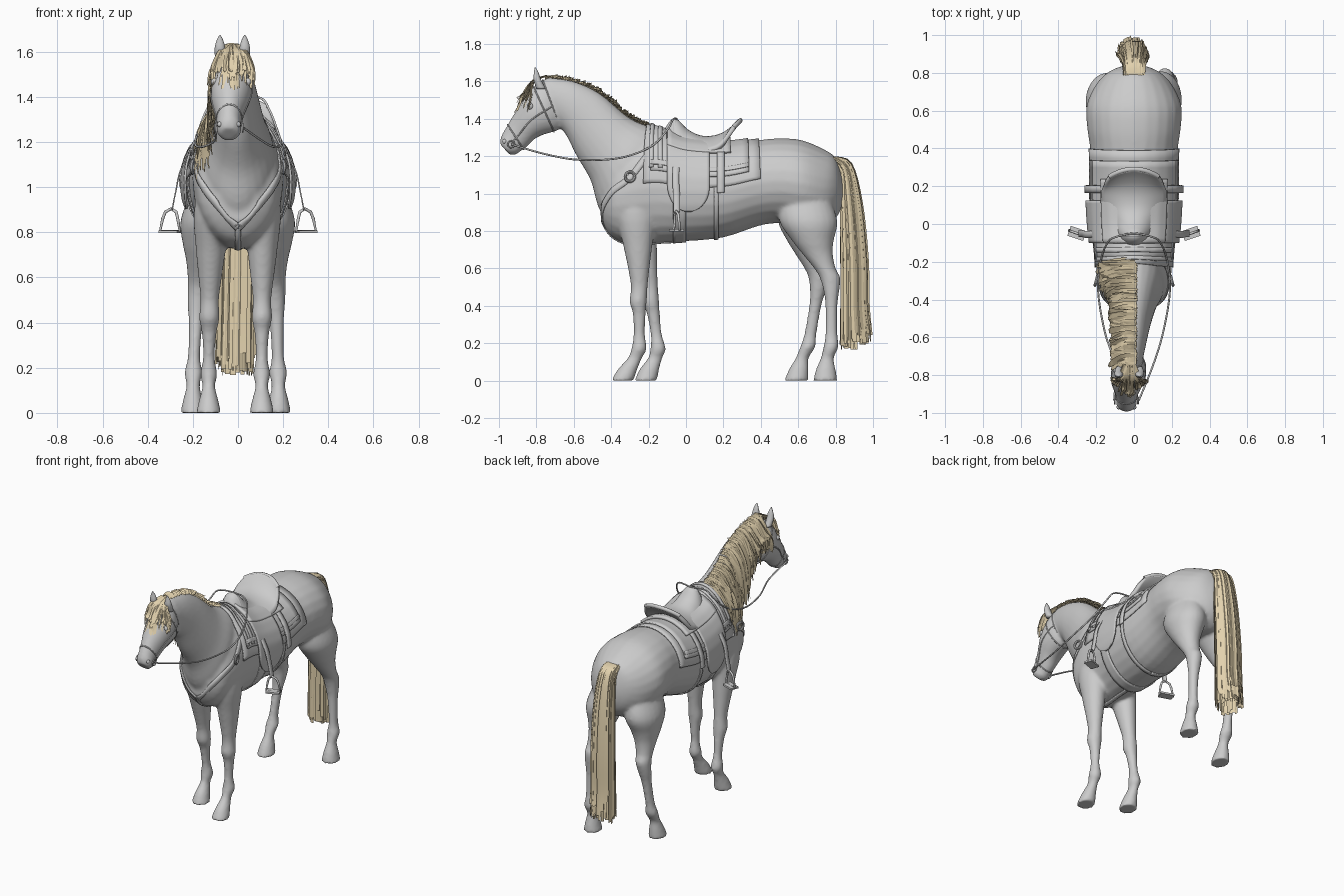
import bpy, math, random
from mathutils import Vector

random.seed(4)
if "Cube" in bpy.data.objects:
    bpy.data.objects.remove(bpy.data.objects["Cube"])


def material(name, rgb):
    m = bpy.data.materials.new(name)
    m.use_nodes = True
    m.diffuse_color = (*rgb, 1)
    m.node_tree.nodes["Principled BSDF"].inputs["Base Color"].default_value = (*rgb, 1)
    return m


GREY = material("plain grey", (0.6, 0.6, 0.6))
STRAW = material("straw hair", (0.76, 0.64, 0.42))


def add(name, data, mat=GREY):
    ob = bpy.data.objects.new(name, data)
    data.materials.append(mat)
    bpy.context.collection.objects.link(ob)
    return ob


def mesh(name, verts, faces, mat=GREY):
    me = bpy.data.meshes.new(name)
    me.from_pydata([tuple(v) for v in verts], [], faces)
    me.polygons.foreach_set("use_smooth", [True] * len(faces))
    return add(name, me, mat)


def dense(pts, k=4):
    """Smooth curve through a list of tuples."""
    out = []
    for i in range(len(pts) - 1):
        a, b, c, d = pts[max(i - 1, 0)], pts[i], pts[i + 1], pts[min(i + 2, len(pts) - 1)]
        for j in range(k):
            t = j / k
            out.append(tuple(q + t / 2 * (r - p + t * (2 * p - 5 * q + 4 * r - s + t * (3 * (q - r) + s - p)))
                             for p, q, r, s in zip(a, b, c, d)))
    return out + [tuple(pts[-1])]


def point(s, ang, grow=0.0):
    """Point on an oval section given as top y, z, bottom y, z, half width, centre x."""
    yt, zt, yb, zb, w, x = s
    top, bot = Vector((x, yt, zt)), Vector((x, yb, zb))
    axis = (top - bot) / 2
    axis += axis.normalized() * grow
    return (top + bot) / 2 + axis * math.cos(ang) + Vector(((w + grow) * math.sin(ang), 0, 0))


def ring(s, n=24, grow=0.0):
    return [point(s, math.tau * i / n, grow) for i in range(n)]


def loft(sections, verts, faces, n=24):
    rows, base = dense(sections), len(verts)
    for s in rows:
        verts.extend(ring(s, n))
    for r in range(len(rows) - 1):
        for i in range(n):
            a, b = base + r * n + i, base + r * n + (i + 1) % n
            faces.append((a, b, b + n, a + n))
    last = base + (len(rows) - 1) * n
    faces.append(tuple(range(base + n - 1, base - 1, -1)))
    faces.append(tuple(range(last, last + n)))


def grid(name, rows, thick=0.0, lift=None, mode='OUTSIDE_SURFACE'):
    """Sheet through rows of points, laid on the body and thickened."""
    n = len(rows[0])
    faces = [(r * n + i, r * n + i + 1, (r + 1) * n + i + 1, (r + 1) * n + i)
             for r in range(len(rows) - 1) for i in range(n - 1)]
    finish(mesh(name, [p for r in rows for p in r], faces), thick, lift, mode)


def finish(ob, thick, lift, mode):
    if lift is not None:
        m = ob.modifiers.new("fit", 'SHRINKWRAP')
        m.target, m.wrap_mode, m.offset = skin, mode, lift
    if thick:
        m = ob.modifiers.new("thickness", 'SOLIDIFY')
        m.thickness, m.offset = thick, 0


def tube(name, pts, radius, cyclic=False):
    cu = bpy.data.curves.new(name, 'CURVE')
    cu.dimensions, cu.bevel_depth, cu.bevel_resolution = '3D', radius, 2
    sp = cu.splines.new('POLY')
    sp.points.add(len(pts) - 1)
    for p, q in zip(sp.points, pts):
        p.co = (*q, 1)
    sp.use_cyclic_u = cyclic
    return add(name, cu)


# Body, neck, head and legs, fused into one skin
torso = [(-.45, 1.05, -.45, .85, .09, 0), (-.38, 1.2, -.4, .77, .165, 0), (-.27, 1.31, -.3, .725, .195, 0),
         (-.15, 1.33, -.15, .735, .205, 0), (0, 1.28, 0, .745, .222, 0), (.2, 1.265, .2, .765, .232, 0),
         (.38, 1.285, .4, .83, .232, 0), (.5, 1.295, .52, .84, .248, 0), (.62, 1.285, .64, .82, .25, 0),
         (.74, 1.235, .74, .82, .2, 0), (.8, 1.19, .81, .88, .135, 0), (.835, 1.1, .84, .95, .06, 0)]
neck = [(-.1, 1.33, -.4, .8, .16, 0), (-.2, 1.36, -.47, .93, .16, 0), (-.31, 1.41, -.51, 1.07, .125, 0),
        (-.46, 1.535, -.585, 1.2, .095, -.005), (-.6, 1.6, -.64, 1.31, .08, -.012),
        (-.73, 1.62, -.68, 1.36, .07, -.02)]
head = [(-.74, 1.62, -.66, 1.36, .06, -.02), (-.8, 1.585, -.69, 1.335, .085, -.025),
        (-.86, 1.52, -.76, 1.315, .09, -.03), (-.895, 1.465, -.81, 1.29, .08, -.035),
        (-.935, 1.4, -.85, 1.25, .062, -.038), (-.97, 1.34, -.885, 1.225, .054, -.04),
        (-.99, 1.3, -.905, 1.21, .056, -.04), (-.995, 1.265, -.94, 1.205, .04, -.04)]
# Leg rows: height, front y, back y, half width
fore = [(1.1, -.32, -.2, .04), (.9, -.37, -.16, .08), (.72, -.335, -.18, .066), (.6, -.31, -.195, .052),
        (.5, -.295, -.205, .041), (.42, -.302, -.21, .045), (.36, -.285, -.215, .034), (.25, -.28, -.22, .026),
        (.17, -.292, -.21, .038), (.12, -.312, -.235, .028), (.06, -.365, -.26, .042), (0, -.4, -.28, .056)]
hind = [(1.12, .54, .7, .05), (.97, .5, .77, .088), (.85, .5, .81, .113), (.75, .565, .79, .09),
        (.68, .62, .785, .068), (.6, .685, .8, .052), (.55, .715, .825, .048), (.48, .735, .82, .042),
        (.4, .745, .81, .032), (.25, .745, .81, .027), (.18, .735, .815, .04), (.12, .72, .79, .03),
        (.06, .695, .8, .043), (0, .68, .81, .056)]
verts, faces = [], []
for part in (torso, neck, head):
    loft(part, verts, faces)
# rows, centre x at ground and at top, backward step at the ground
for rows, x0, x1, step in ((fore, .105, .11, 0), (fore, -.13, -.115, .125),
                           (hind, .18, .135, 0), (hind, -.2, -.135, -.155)):
    leg = []
    for z, yf, yb, w in rows:
        t = z / .9
        dy, x = step * max(0, 1 - t), x0 + (x1 - x0) * t * t
        leg.append((yf + dy, z, yb + dy, z, w, x))
    loft(leg, verts, faces)
skin = mesh("horse_body", verts, faces)
m = skin.modifiers.new("fuse", 'REMESH')
m.mode, m.voxel_size, m.use_smooth_shade = 'VOXEL', .01, True
m = skin.modifiers.new("soften", 'SMOOTH')
m.factor, m.iterations = .5, 8

# Ears, eyes and nostrils
face = dense(head)
for s, side in ((1, "left"), (-1, "right")):
    x, v, f = -.025 + .055 * s, [], []
    loft([(-.8, 1.56, -.75, 1.56, .02, x), (-.815, 1.61, -.775, 1.61, .024, x),
          (-.812, 1.65, -.79, 1.65, .015, x), (-.81, 1.675, -.805, 1.675, .002, x)], v, f, 12)
    mesh(side + "_ear", v, f)
    for part, i, ang, r in (("_eye", 8, 1.05, .018), ("_nostril", 24, .95, .012)):
        bpy.ops.mesh.primitive_uv_sphere_add(segments=16, ring_count=8, radius=r, location=point(face[i], s * ang, -.006))
        ob = bpy.context.object
        ob.name = side + part
        ob.data.materials.append(GREY)

# Bridle
for name, i in (("noseband", 18), ("browband", 5), ("throat_latch", 2)):
    tube(name, ring(face[i], 24, -.001), .004, True)
for s, side in ((1, "left"), (-1, "right")):
    tube(side + "_cheek_strap", [point(q, s * 1.65, -.001) for q in face[2:22]], .004)
    bit = point(face[22], s * 1.65, .006)
    tube(side + "_bit_ring", [bit + Vector((0, .018 * math.cos(a), .018 * math.sin(a)))
                              for a in [math.tau * k / 16 for k in range(16)]], .004, True)

# Reins, meeting in a loop above the withers
rein = [(.1, -.75, 1.21), (.155, -.57, 1.18), (.19, -.355, 1.19), (.175, -.19, 1.25), (.14, -.1, 1.34), (.1, -.07, 1.395)]
start = [tuple(point(face[22], s * 1.65, .01)) for s in (1, -1)]
path = [start[0]] + rein + [(0, -.05, 1.4)] + [(-x, y, z) for x, y, z in reversed(rein)] + [start[1]]
tube("reins", dense(path, 6), .005)

# Saddle pads, flaps and girths, draped over the trunk
trunk = dense(torso, 6)


def trunk_at(y):
    for a, b in zip(trunk, trunk[1:]):
        ya, yb = (a[0] + a[2]) / 2, (b[0] + b[2]) / 2
        if ya <= y <= yb:
            return tuple(p + (q - p) * (y - ya) / (yb - ya) for p, q in zip(a, b))
    return trunk[-1]


def drape(name, y0, y1, a0, a1, lift, thick, rounded=False, n=40, cols=14):
    rows = []
    for i in range(n + 1):
        t = i / n
        k = math.sqrt(max(.02, 1 - max(0, (t - .7) / .3) ** 2)) if rounded else 1
        mid, half = (y0 + y1) / 2, (y1 - y0) / 2 * k
        ys = [mid + half * (2 * j / cols - 1) for j in range(cols + 1)]
        rows.append([point(trunk_at(y), math.radians(a0 + (a1 - a0) * t), lift) for y in ys])
    grid(name, rows, thick, lift)


drape("saddle_blanket", -.23, .4, -85, 85, .006, .008)
drape("saddle_pad", -.19, .34, -73, 73, .014, .01)
drape("saddle_panel", -.1, .24, -42, 42, .026, .02)
for i, y in enumerate((-.2, -.15)):
    drape("withers_strap_%d" % (i + 1), y, y + .025, -70, 70, .02, .006, cols=2)
drape("rear_girth", .15, .175, -180, 180, .005, .006, n=60, cols=2)
drape("front_girth", -.07, .0, 80, 280, .005, .006, n=40, cols=4)
for s, side in ((1, "left"), (-1, "right")):
    drape(side + "_saddle_flap", -.1, .125, 25 * s, 112 * s, .024, .01, True)
    drape(side + "_rear_billet", .165, .205, 30 * s, 92 * s, .027, .008, cols=2)
    drape(side + "_pad_strap", -.19, .34, 62 * s, 67 * s, .021, .006, n=4)

# Saddle seat: y, ridge height, half width, drop at the edge
seat = [(-.1, 1.345, .07, .12), (-.06, 1.39, .09, .15), (0, 1.335, .125, .13), (.07, 1.3, .158, .095),
        (.14, 1.297, .167, .07), (.2, 1.315, .165, .06), (.25, 1.35, .152, .045), (.29, 1.39, .128, .04)]
rows = [[(w * u / 8, y - .3 * max(0, y - .16) * (u / 8) ** 2, z - d * abs(u / 8) ** 2.2) for u in range(-8, 9)]
        for y, z, w, d in dense(seat)]
grid("saddle_seat", rows, .024)
tube("cantle_rim", rows[-1], .013)
tube("pommel_rim", rows[4], .013)


def strap(name, pts, width, lift=None, centre=(0, -.2, 1)):
    path = [Vector(p) for p in dense(pts, 6)]
    rows = []
    for i, p in enumerate(path):
        along = path[min(i + 1, len(path) - 1)] - path[max(i - 1, 0)]
        side = along.cross(p - Vector(centre)).normalized() * width / 2
        rows.append([p - side, p, p + side])
    grid(name, rows, .006, lift, 'ABOVE_SURFACE')


# Breastplate and stirrups
for s, side in ((1, "left"), (-1, "right")):
    strap(side + "_breast_strap", [(.16 * s, -.17, 1.26), (.2 * s, -.3, 1.09), (.165 * s, -.42, 1.0),
                                   (.08 * s, -.48, .89), (0, -.47, .8)], .036, .003)
    bpy.ops.mesh.primitive_torus_add(location=(.2 * s, -.3, 1.09), rotation=(0, math.pi / 2, .25 * s),
                                     major_radius=.026, minor_radius=.008, major_segments=20, minor_segments=8)
    ob = bpy.context.object
    ob.name = side + "_breast_ring"
    ob.data.materials.append(GREY)
    strap(side + "_stirrup_leather", [(.185 * s, -.05, 1.2), (.252 * s, -.055, 1.08), (.276 * s, -.05, .98),
                                      (.292 * s, -.05, .9)], .036, None, (0, -.05, 1))
    iron = [(.296, .905), (.274, .89), (.267, .86), (.258, .805), (.345, .805), (.334, .86), (.322, .89)]
    tube(side + "_stirrup_iron", [(x * s, -.05 - .35 * (.3 - x), z) for x, z in iron], .007, True)
    bpy.ops.mesh.primitive_cube_add(size=1, location=(.302 * s, -.05, .803), rotation=(0, 0, .33 * s))
    ob = bpy.context.object
    ob.name, ob.scale = side + "_stirrup_tread", (.088, .055, .012)
    ob.data.materials.append(GREY)
strap("chest_strap", [(0, -.47, .82), (0, -.43, .75), (0, -.28, .72), (0, -.05, .73)], .03, .003)


# Hair made of flat tapering locks
def hair(name, locks, lift=None, tip=.4):
    v, f = [], []
    for pts, side, w in locks:
        path = dense(pts, 4)
        for i, p in enumerate(path):
            t = i / (len(path) - 1)
            h = Vector(side).normalized() * w / 2 * (1 - (1 - tip) * t ** 3)
            v += [Vector(p) - h, Vector(p) + h]
            if i:
                k = len(v)
                f.append((k - 4, k - 3, k - 1, k - 2))
    finish(mesh(name, v, f, STRAW), 0, lift, 'OUTSIDE')


R = random.uniform
crest, mane = dense(neck, 12), []
for i in range(230):
    u = i / 229
    yt, zt, yb, zb, w, x = crest[12 + round(u * 48)]
    y, z = yt + R(-.012, .012), zt + R(.008, .018)
    length = .2 + .19 * math.sin(math.pi * min(1, u * 1.2 + .1)) * R(.6, 1) + R(-.03, .03)
    out, slip = -max(w + R(.005, .035), R(.09, .15) - .025 * u), R(-.06, .01)
    mane.append(([(R(.0, .014), y, z - .006), (.45 * out, y, z - .012), (.85 * out, y + slip / 2, z - .1),
                  (out, y + slip * .8, z - .7 * length), (out + R(-.01, .03), y + slip, z - length)],
                 (R(-.5, .5), 1, R(0, .6)), R(.02, .042)))
hair("mane", mane, .006, .25)

forelock = []
for i in range(60):
    a, puff = R(-1, 1), R(0, .015)
    drop = R(.1, .2)
    forelock.append(([(-.022 + .025 * a, -.745, 1.63), (-.022 + .06 * a, -.815 - puff / 2, 1.595 + puff / 2),
                      (-.022 + .095 * a, -.87 - puff + .06 * abs(a), 1.53),
                      (-.022 + .1 * a, -.9 - puff + .075 * abs(a), 1.62 - drop)],
                     (1, R(-.8, .8), R(-.3, .3)), R(.014, .03)))
hair("forelock", forelock, .006, .25)

# Tail
v, f = [], []
loft([(.76, 1.195, .78, 1.16, .035, 0), (.87, 1.14, .82, 1.08, .055, 0), (.925, .95, .83, .95, .06, 0),
      (.95, .65, .84, .65, .062, -.005), (.945, .35, .85, .35, .06, -.01)], v, f, 16)
mesh("tail_core", v, f, STRAW)
tail = []
for i in range(150):
    a, r = R(0, math.tau), math.sqrt(R(.3, 1))
    x, d = math.cos(a) * r, math.sin(a) * r
    end = R(.16, .27) + .05 * max(0, d)
    twist = R(-.6, .6)
    tail.append(([(.05 * x, .765 + .01 * d, 1.2), (.06 * x, .85 + .03 * d, 1.14 + .025 * d),
                  (.075 * x, .88 + .06 * d, .95), (.083 * x - .004, .897 + .075 * d, .65),
                  (.085 * x - .008, .9 + .078 * d, .4), (.087 * x - .01, .906 + .088 * d, end)],
                 (-math.sin(a + twist), math.cos(a + twist), 0), R(.018, .034)))
hair("tail_hair", tail, None, .85)
